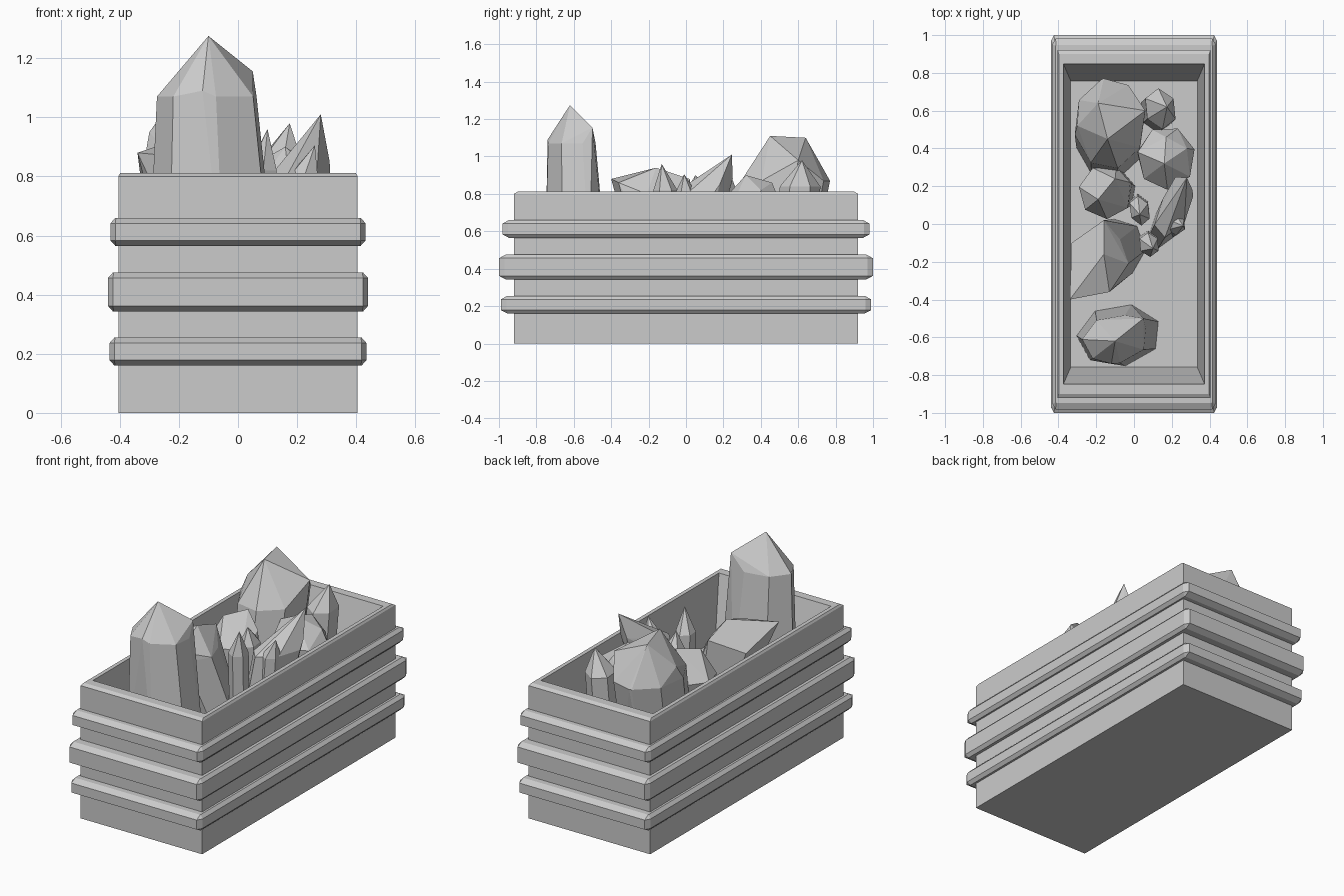
import bpy, bmesh
from math import cos, sin, pi, radians
from mathutils import Vector

if "Cube" in bpy.data.objects:
    bpy.data.objects.remove(bpy.data.objects["Cube"])

FLOOR = 0.45


def finish(name, bm):
    bmesh.ops.recalc_face_normals(bm, faces=bm.faces)
    me = bpy.data.meshes.new(name)
    bm.to_mesh(me)
    bm.free()
    ob = bpy.data.objects.new(name, me)
    bpy.context.collection.objects.link(ob)
    return ob


def loft(name, loops, closed=False):
    """Bridge equal-length loops; join last to first if closed, else cap both ends."""
    bm = bmesh.new()
    rings = [[bm.verts.new(p) for p in lp] for lp in loops]
    n = len(rings[0])
    pairs = list(zip(rings, rings[1:])) + ([(rings[-1], rings[0])] if closed else [])
    for a, b in pairs:
        for i in range(n):
            j = (i + 1) % n
            bm.faces.new((a[i], a[j], b[j], b[i]))
    if not closed:
        bm.faces.new(rings[0])
        bm.faces.new(rings[-1])
    return finish(name, bm)


def rect(hx, hy, z):
    return [(hx, hy, z), (-hx, hy, z), (-hx, -hy, z), (hx, -hy, z)]


def octagon(hx, hy, z, cx, cy):
    q = [(hx, hy - cy), (hx - cx, hy)]
    pts = q + [(-x, y) for x, y in q[::-1]]
    return [(x, y, z) for x, y in pts + [(-x, -y) for x, y in pts]]


def crystal(name, base, radii, rot, shoulder, scale, tips, n=7):
    """Faceted stone: base ring on the floor, shoulder ring, then tip points, hulled."""
    bm = bmesh.new()
    c, s = cos(radians(rot)), sin(radians(rot))
    for (cx, cy, cz), k in (((*base, FLOOR), 1.0), (shoulder, scale)):
        for i in range(n):
            a = 2 * pi * (i + 0.3) / n
            x, y = k * radii[0] * cos(a), k * radii[1] * sin(a)
            bm.verts.new((cx + c * x - s * y, cy + s * x + c * y, cz))
    for t in tips:
        bm.verts.new(t)
    res = bmesh.ops.convex_hull(bm, input=bm.verts)
    junk = {e for e in res["geom_interior"] + res["geom_unused"] if isinstance(e, bmesh.types.BMVert)}
    bmesh.ops.delete(bm, geom=list(junk), context='VERTS')
    bmesh.ops.dissolve_limit(bm, angle_limit=radians(3), verts=bm.verts, edges=bm.edges)
    return finish(name, bm)


# Planter box with chamfered rim and tapered hollow
loft("planter_box", [
    rect(0.405, 0.92, 0), rect(0.405, 0.92, 0.80), rect(0.398, 0.90, 0.812),
    rect(0.374, 0.848, 0.812), rect(0.335, 0.758, FLOOR)])

# Three chamfered bands around the box
for name, hx, hy, z0, z1 in (("lower_band", 0.435, 0.99, 0.16, 0.255),
                             ("middle_band", 0.44, 1.0, 0.343, 0.475),
                             ("upper_band", 0.432, 0.982, 0.565, 0.66)):
    ix, iy = 0.404, 0.919
    loft(name, [
        octagon(ix, iy, z0, 0.001, 0.001),
        octagon(hx - 0.017, hy - 0.035, z0, 0.002, 0.004),
        octagon(hx, hy, z0 + 0.019, 0.017, 0.03),
        octagon(hx, hy, z1 - 0.019, 0.017, 0.03),
        octagon(hx - 0.017, hy - 0.035, z1, 0.002, 0.004),
        octagon(ix, iy, z1, 0.001, 0.001)], closed=True)

# Large crystals
crystal("tall_front_crystal", (-0.08, -0.59), (0.225, 0.165), 8, (-0.10, -0.61, 1.07), 0.78,
        [(-0.10, -0.62, 1.275), (0.05, -0.50, 1.155), (-0.25, -0.64, 1.07), (-0.12, -0.74, 1.09)])
crystal("large_back_crystal", (-0.13, 0.46), (0.18, 0.23), 0, (-0.13, 0.53, 0.87), 1.05,
        [(-0.19, 0.64, 1.10), (-0.14, 0.45, 1.11), (0.06, 0.60, 0.98), (-0.30, 0.52, 0.95),
         (-0.16, 0.77, 0.87)], 8)
crystal("leaning_left_crystal", (-0.09, -0.13), (0.15, 0.16), -20, (-0.18, -0.20, 0.80), 1.0,
        [(-0.16, -0.16, 0.94), (-0.34, -0.40, 0.88), (-0.16, 0.02, 0.88), (-0.33, -0.10, 0.80),
         (-0.13, -0.36, 0.86)])
crystal("middle_left_crystal", (-0.11, 0.17), (0.12, 0.12), 0, (-0.15, 0.17, 0.73), 1.2,
        [(-0.19, 0.13, 0.88), (-0.10, 0.24, 0.90), (-0.02, 0.22, 0.80)])
crystal("middle_right_crystal", (0.16, 0.33), (0.12, 0.13), 0, (0.17, 0.35, 0.75), 1.3,
        [(0.02, 0.38, 0.82), (0.16, 0.32, 0.90), (0.17, 0.46, 0.86), (0.28, 0.40, 0.82)])
crystal("leaning_right_crystal", (0.17, 0.0), (0.14, 0.075), 62, (0.21, 0.07, 0.80), 1.1,
        [(0.28, 0.245, 1.01), (0.22, 0.25, 0.88), (0.31, 0.18, 0.85)], 6)

# Small crystals
for name, base, r, shoulder, tip in (
        ("small_back_crystal", (0.12, 0.59), (0.085, 0.11), (0.14, 0.61, 0.84), (0.175, 0.62, 0.98)),
        ("small_front_crystal", (0.08, -0.10), (0.055, 0.065), (0.08, -0.11, 0.82), (0.10, -0.13, 0.96)),
        ("small_centre_crystal", (0.03, 0.08), (0.055, 0.08), (0.03, 0.07, 0.80), (0.03, 0.05, 0.90)),
        ("small_right_crystal", (0.20, -0.01), (0.055, 0.06), (0.22, 0.0, 0.80), (0.26, -0.01, 0.905))):
    crystal(name, base, r, 15, shoulder, 1.0, [tip], 6)
